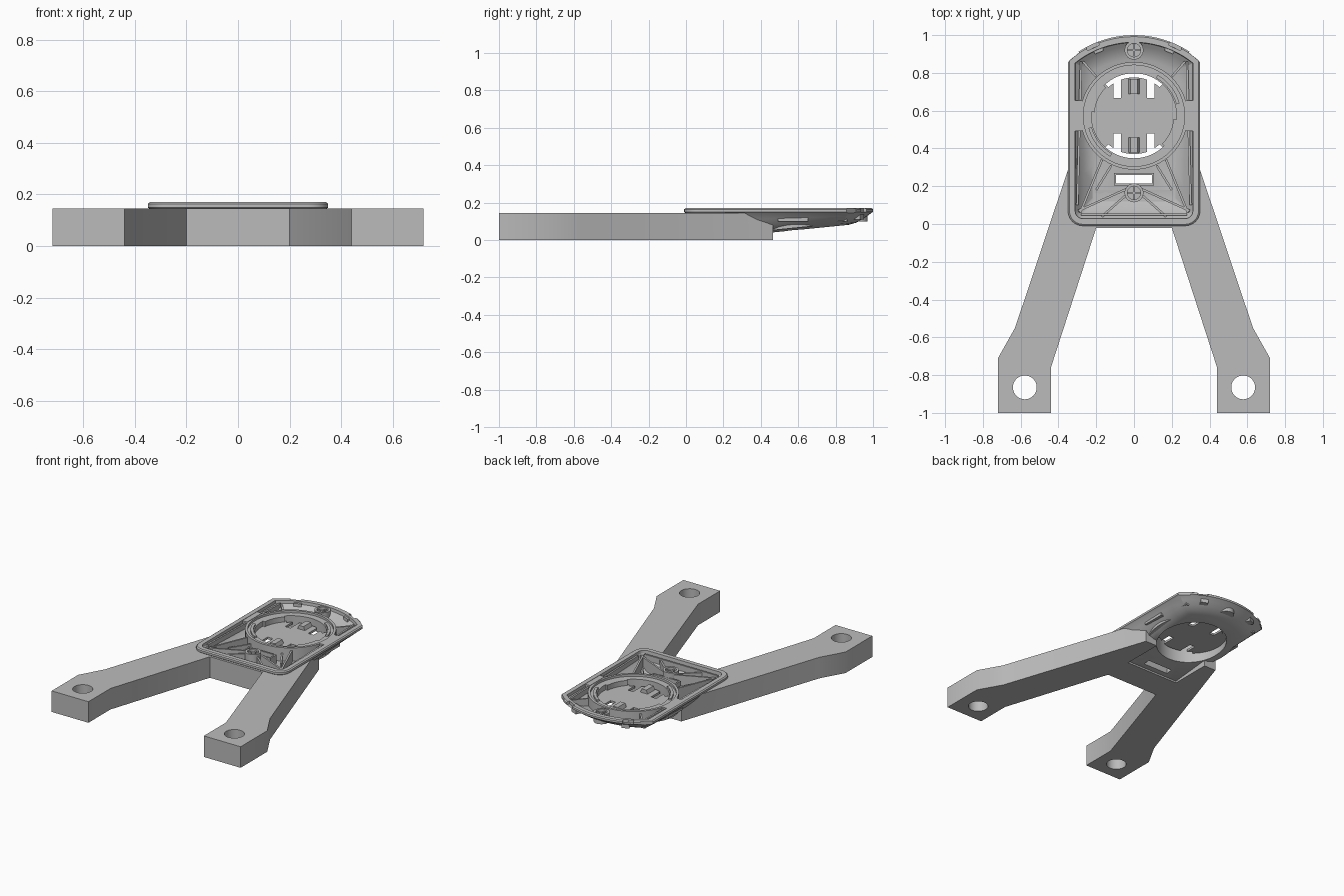
import bpy, bmesh
from math import sin, cos, pi, radians, sqrt, asin, atan2, hypot
from mathutils import Matrix

cube = bpy.data.objects.get("Cube")
if cube:
    bpy.data.objects.remove(cube, do_unlink=True)

grey = bpy.data.materials.new("plain grey")
grey.use_nodes = True
grey.diffuse_color = (0.5, 0.5, 0.5, 1)
grey.node_tree.nodes["Principled BSDF"].inputs["Base Color"].default_value = (0.5, 0.5, 0.5, 1)

CY = 0.573          # centre of the round socket
REAR_R = 0.536      # radius of the curved rear edge


def finish(name, bm):
    bmesh.ops.recalc_face_normals(bm, faces=bm.faces)
    mesh = bpy.data.meshes.new(name)
    bm.to_mesh(mesh)
    bm.free()
    mesh.materials.append(grey)
    ob = bpy.data.objects.new(name, mesh)
    bpy.context.scene.collection.objects.link(ob)
    return ob


def loft(name, rings, closed=False):
    """Skin matching rings; cap the ends, or join last to first."""
    bm = bmesh.new()
    vr = [[bm.verts.new(p) for p in r] for r in rings]
    n = len(rings[0])
    pairs = list(zip(vr, vr[1:])) + ([(vr[-1], vr[0])] if closed else [])
    for a, b in pairs:
        for i in range(n):
            j = (i + 1) % n
            bm.faces.new((a[i], a[j], b[j], b[i]))
    if not closed:
        bm.faces.new(vr[0])
        bm.faces.new(vr[-1])
    return finish(name, bm)


def prism(name, pts, z0, z1):
    return loft(name, [[(x, y, z) for x, y in pts] for z in (z0, z1)])


def box(name, x, y, z0, z1, w, d, angle=0, taper=1):
    c, s = cos(angle), sin(angle)
    rings = []
    for z, k in ((z0, 1), (z1, taper)):
        rings.append([(x + c * u * w * k / 2 - s * v * d / 2, y + s * u * w * k / 2 + c * v * d / 2, z)
                      for u, v in ((-1, -1), (1, -1), (1, 1), (-1, 1))])
    return loft(name, rings)


def circle(x, y, r, n=48):
    return [(x + r * cos(2 * pi * i / n), y + r * sin(2 * pi * i / n)) for i in range(n)]


def band(name, r0, r1, bottom, top, a0=0, a1=360, cy=CY, n=64):
    """Ring or arc with a rectangular section; bottom is a function of y."""
    full = a1 - a0 == 360
    rings = []
    for i in range(n if full else n + 1):
        a = radians(a0 + (a1 - a0) * i / n)
        ring = []
        for r, up in ((r0, 0), (r1, 0), (r1, 1), (r0, 1)):
            y = cy + r * sin(a)
            ring.append((r * cos(a), y, top if up else bottom(y)))
        rings.append(ring)
    return loft(name, rings, full)


def rib(name, p, q, z0, z1, w=0.012):
    dx, dy = q[0] - p[0], q[1] - p[1]
    return box(name, (p[0] + q[0]) / 2, (p[1] + q[1]) / 2, z0, z1, hypot(dx, dy), w, atan2(dy, dx))


def cut(ob, cutters):
    for c in cutters:
        m = ob.modifiers.new("cut", 'BOOLEAN')
        m.operation, m.solver, m.object = 'DIFFERENCE', 'EXACT', c
    bpy.context.view_layer.update()
    mesh = bpy.data.meshes.new_from_object(ob.evaluated_get(bpy.context.evaluated_depsgraph_get()))
    ob.modifiers.clear()
    ob.data = mesh


def outline(d):
    """Cradle outline moved inward by d: round front corners, curved rear."""
    hw, front, r = 0.35 - d, -0.01 + d, max(0.08 - d, 0.02)
    R, cy = REAR_R - d, 1 - REAR_R
    side_top = cy + sqrt(R * R - hw * hw)
    half = [(hw - r + r * sin(a), front + r - r * cos(a)) for a in [i * pi / 12 for i in range(7)]]
    y0 = front + r
    half += [(hw, y0 + (side_top - y0) * i / 8) for i in range(1, 8)]
    span = asin(hw / R)
    half += [(R * sin(span * (1 - i / 10)), cy + R * cos(span * (1 - i / 10))) for i in range(10)]
    return half + [(0, cy + R)] + [(-x, y) for x, y in reversed(half)]


def under(y):
    return 0.012 + 0.1 * (y - 0.18)


def floor(y):
    return 0.065 + 0.055 * (y - 0.18)


def dish(name, levels, base):
    """levels: (inset, z, blend towards the sloping base)."""
    return loft(name, [[(x, y, z * (1 - t) + base(y) * t) for x, y in outline(d)] for d, z, t in levels])


# Cutters
cavity = dish("cavity_cutter", [(0.035, 0.2, 0), (0.04, 0.15, 0), (0.06, 0.145, 0.25),
                                (0.085, 0.145, 0.65), (0.13, 0.145, 1)], floor)
bore = prism("bore_cutter", circle(0, CY, 0.225, 64), -0.1, 0.3)
slot = box("slot_cutter", 0, 0.237, -0.1, 0.3, 0.19, 0.045)
holes = [prism("hole_cutter", circle(s * 0.578, -0.865, 0.063), -0.1, 0.3) for s in (-1, 1)]
notches = []
for s in (-1, 1):
    notches.append(box("rim_notch_cutter", s * 0.225, 0.955, 0.15, 0.3, 0.07, 0.05, -s * 0.45))
    notches.append(box("corner_notch_cutter", s * 0.34, 0.905, 0.145, 0.3, 0.08, 0.06, -s * 0.7))

# Forked base with two feet
half = [(0.2, -0.02), (0.44, -0.76), (0.44, -1), (0.72, -1), (0.72, -0.71),
        (0.63, -0.55), (0.29, 0.465), (0.2, 0.465), (0.2, 0.18)]
base = prism("forked_base", half + [(-x, y) for x, y in reversed(half)], 0, 0.145)
cut(base, [cavity, bore] + holes)

# Cradle shell
shell = dish("cradle_shell", [(0.008, 0.17, 0), (0, 0.164, 0), (0, 0.15, 0), (0.01, 0.145, 0.02),
                              (0.03, 0.145, 0.3), (0.06, 0.145, 0.62), (0.09, 0.145, 0.87),
                              (0.13, 0.145, 1)], under)
cut(shell, [cavity, bore, slot] + notches)
parts = [base, shell]

# Round socket wall, its raised edge and locking lips
parts.append(band("socket_wall", 0.225, 0.285, lambda y: under(y) + 0.012, 0.15))
parts.append(band("socket_edge", 0.268, 0.285, lambda y: 0.14, 0.165))
for a in (15, 195):
    parts.append(band("locking_lip", 0.232, 0.25, lambda y: 0.14, 0.162, a, a + 45, n=16))
    parts.append(band("locking_ledge", 0.21, 0.228, lambda y: 0.11, 0.15, a - 60, a - 20, n=16))

# Socket floor with spring tongues
disc = prism("socket_floor", circle(0, CY, 0.23, 64), 0.1, 0.115)
gaps = []
for s in (-1, 1):
    gaps.append(band("gap_cutter", 0.203, 0.26, lambda y: 0, 0.2, s * 90 - 42, s * 90 + 42, n=24))
    for x in (-0.088, 0.088):
        gaps.append(box("leg_cutter", x, CY + s * 0.155, 0, 0.2, 0.04, 0.12))
cut(disc, gaps)
parts.append(disc)
for s in (-1, 1):
    parts.append(box("spring_catch", 0, CY + s * 0.155, 0.11, 0.14, 0.06, 0.08, 0, 0.6))

# Screw bosses with cross ribs
for y in (0.165, 0.92):
    parts.append(band("screw_boss", 0.035, 0.05, lambda v: 0.07 if v < 0.5 else 0.1, 0.165, cy=y, n=32))
    parts.append(prism("boss_floor", circle(0, y, 0.04, 32), 0.1, 0.145))
    for w, d in ((0.08, 0.01), (0.01, 0.08)):
        parts.append(box("boss_cross", 0, y, 0.14, 0.155, w, d))

# Raised frame around the slot
for y in (0.21, 0.264):
    parts.append(box("slot_frame", 0, y, 0.06, 0.13, 0.21, 0.01))

# Ribs and side clips, mirrored
for s in (-1, 1):
    parts += [
        box("slot_frame_end", s * 0.1, 0.237, 0.06, 0.13, 0.01, 0.06),
        rib("corner_rib", (s * 0.04, 0.185), (s * 0.295, 0.07), 0.07, 0.15),
        rib("diagonal_rib", (s * 0.17, 0.34), (s * 0.285, 0.06), 0.07, 0.15),
        rib("front_rib", (s * 0.045, 0.15), (s * 0.17, 0.04), 0.07, 0.145),
        rib("inner_rib", (s * 0.12, 0.31), (s * 0.2, 0.18), 0.07, 0.13),
        rib("side_rib", (s * 0.3, 0.1), (s * 0.28, 0.86), 0.1, 0.158),
        rib("rear_rib", (s * 0.2, 0.78), (s * 0.27, 0.86), 0.1, 0.15),
        box("side_clip", s * 0.298, CY, 0.1, 0.168, 0.045, 0.16),
        box("rear_catch", s * 0.19, 0.925, 0.11, 0.16, 0.05, 0.035, -s * 0.4),
    ]
parts.append(rib("front_wall", (-0.28, 0.05), (0.28, 0.05), 0.09, 0.155))

# Remove helpers, shade
for c in [cavity, bore, slot] + holes + notches + gaps:
    bpy.data.objects.remove(c, do_unlink=True)
bpy.ops.object.select_all(action='DESELECT')
for p in parts:
    p.select_set(True)
bpy.context.view_layer.objects.active = base
bpy.ops.object.shade_smooth_by_angle(angle=radians(30))
